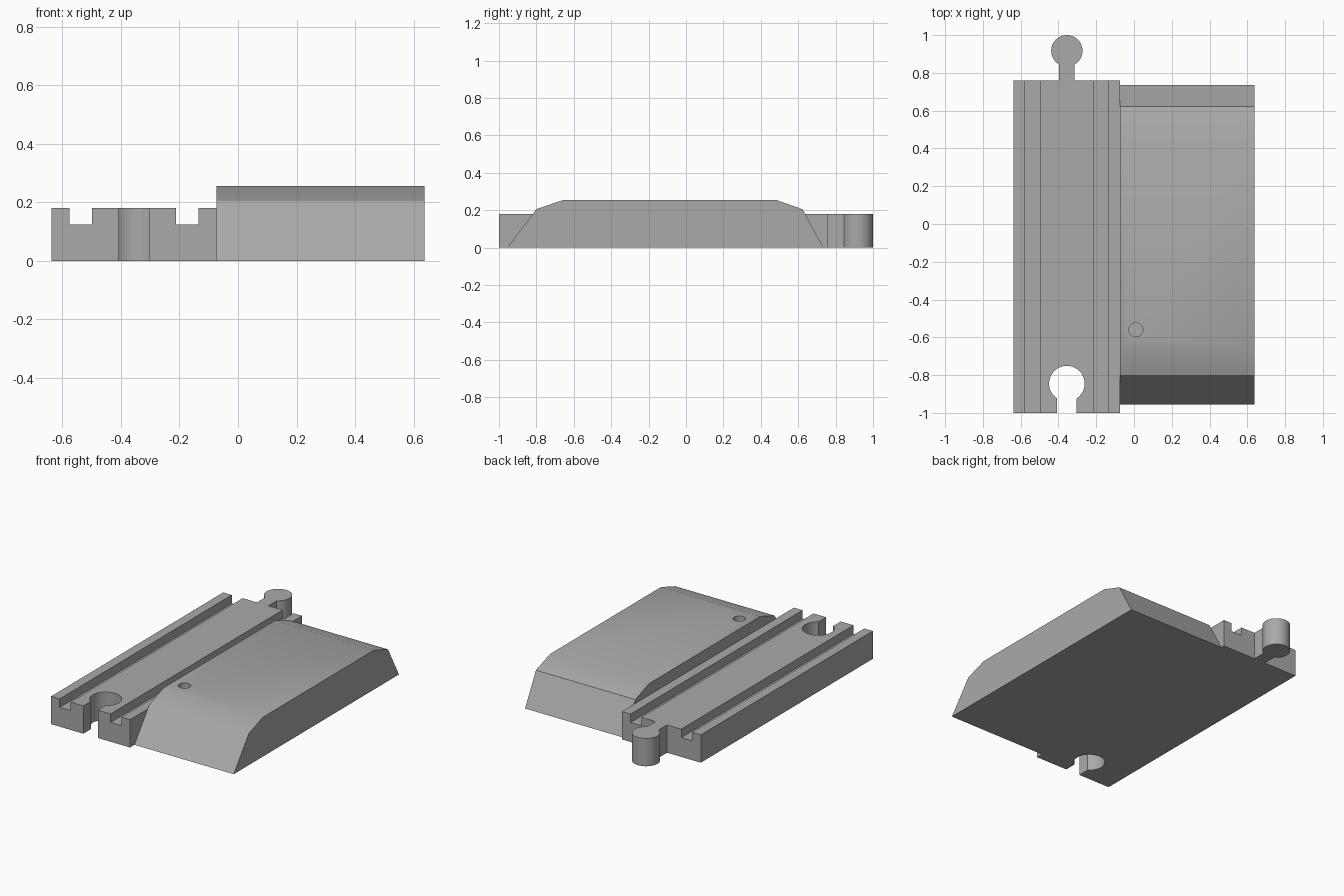
import bpy, bmesh, math
from mathutils import Vector

cube = bpy.data.objects.get("Cube")
if cube:
    bpy.data.objects.remove(cube, do_unlink=True)

GREY = (0.4, 0.4, 0.4, 1)
mat = bpy.data.materials.new("plain grey")
mat.use_nodes = True
mat.diffuse_color = GREY
mat.node_tree.nodes["Principled BSDF"].inputs["Base Color"].default_value = GREY


def prism(name, outline, push):
    """Extrude a closed 3D outline along push."""
    bm = bmesh.new()
    face = bm.faces.new([bm.verts.new(p) for p in outline])
    top = bmesh.ops.extrude_face_region(bm, geom=[face])
    verts = [v for v in top["geom"] if isinstance(v, bmesh.types.BMVert)]
    bmesh.ops.translate(bm, verts=verts, vec=Vector(push))
    bmesh.ops.recalc_face_normals(bm, faces=bm.faces)
    mesh = bpy.data.meshes.new(name)
    bm.to_mesh(mesh)
    bm.free()
    obj = bpy.data.objects.new(name, mesh)
    bpy.context.collection.objects.link(obj)
    mesh.materials.append(mat)
    return obj


def arc(cx, cy, r, start, end, z=0, steps=48):
    return [(cx + r * math.cos(a), cy + r * math.sin(a), z)
            for a in (start + (end - start) * i / steps for i in range(steps + 1))]


def cut(obj, cutter):
    """Subtract the cutter, then discard it."""
    mod = obj.modifiers.new("cut", "BOOLEAN")
    mod.operation = "DIFFERENCE"
    mod.solver = "EXACT"
    mod.object = cutter
    cutter.hide_render = True
    bpy.context.view_layer.objects.active = obj
    bpy.ops.object.modifier_apply(modifier=mod.name)
    bpy.data.objects.remove(cutter, do_unlink=True)


def smooth(obj):
    bpy.ops.object.select_all(action="DESELECT")
    obj.select_set(True)
    bpy.context.view_layer.objects.active = obj
    bpy.ops.object.shade_smooth_by_angle(angle=math.radians(30))


# Track: one outline with keyhole socket at the front and round peg at the back
left, right, front, back, height = -0.073, -0.638, -1.0, 0.76, 0.18
mid = (left + right) / 2
slot, socket_r, socket_y = 0.052, 0.094, -0.845
neck, peg_r, peg_y = 0.041, 0.083, 0.917
s = math.asin(slot / socket_r)
n = math.asin(neck / peg_r)
down, turn = -math.pi / 2, 2 * math.pi
outline = [(right, front, 0), (mid - slot, front, 0)]
outline += arc(mid, socket_y, socket_r, down - s, down - turn + s)
outline += [(mid + slot, front, 0), (left, front, 0), (left, back, 0), (mid + neck, back, 0)]
outline += arc(mid, peg_y, peg_r, down + n, down + turn - n)
outline += [(mid - neck, back, 0), (right, back, 0)]
track = prism("track", outline, (0, 0, height))

# Wheel grooves, mirrored about the track centre line
for side in (-1, 1):
    a, b = mid + side * 0.143, mid + side * 0.221
    groove = prism("groove_cutter", [(a, -1.1, 0.125), (b, -1.1, 0.125),
                                     (b, -1.1, 0.3), (a, -1.1, 0.3)], (0, 2.2, 0))
    cut(track, groove)
smooth(track)

# Platform beside the track, with sloped ends
profile = [(-0.955, 0), (-0.8, 0.205), (-0.655, 0.255),
           (0.48, 0.255), (0.623, 0.205), (0.735, 0)]
platform = prism("platform", [(left, y, z) for y, z in profile], (0.638 - left, 0, 0))

# Small blind hole in the platform top
hole = prism("hole_cutter", arc(0.01, -0.56, 0.037, 0, turn, 0.12)[:-1], (0, 0, 0.3))
cut(platform, hole)
smooth(platform)
